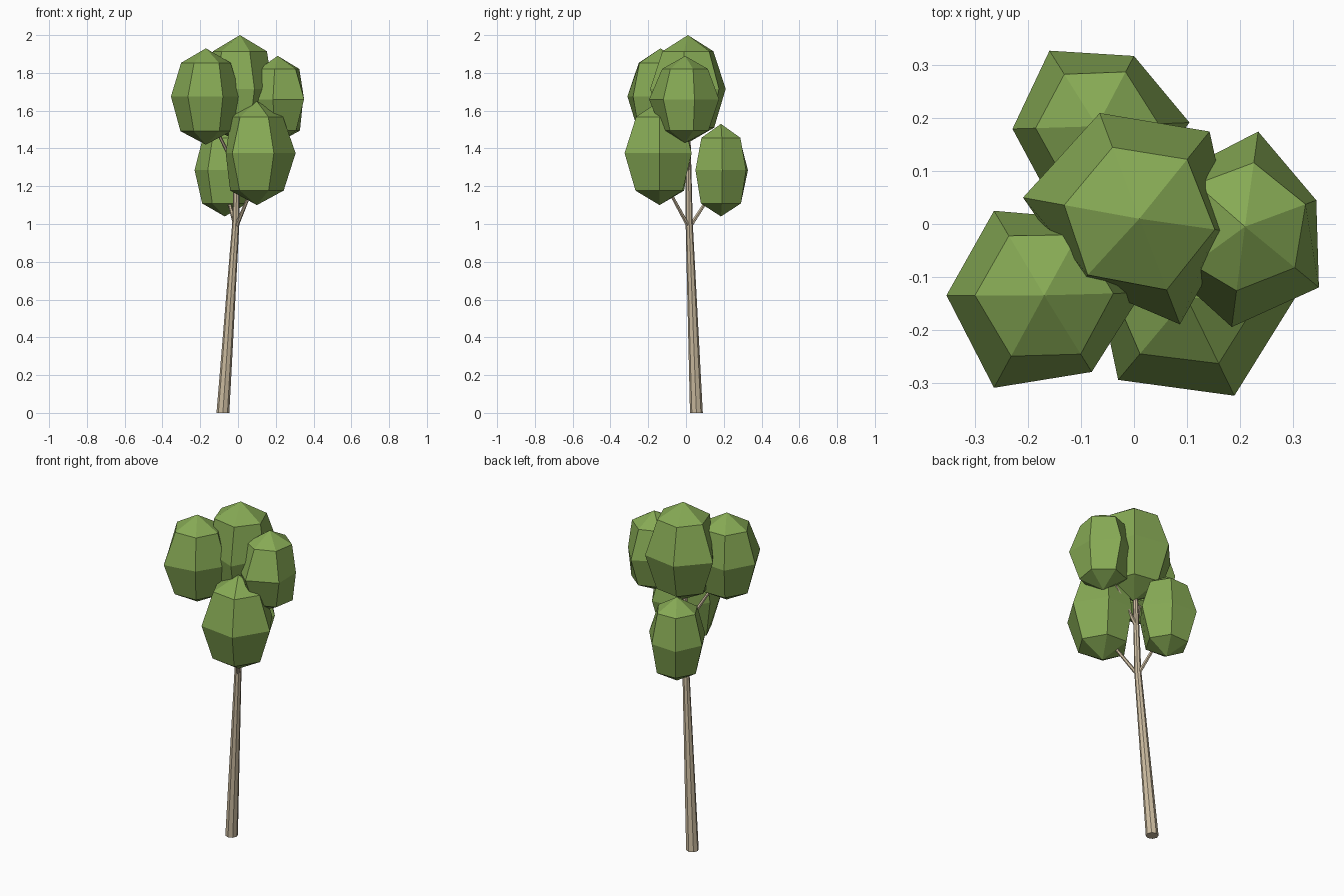
import bpy
import bmesh
from math import cos, sin, pi, atan2, hypot
from mathutils import Vector

old = bpy.data.objects.get("Cube")
if old:
    bpy.data.objects.remove(old, do_unlink=True)


def make_material(name, colour):
    mat = bpy.data.materials.new(name)
    mat.use_nodes = True
    mat.diffuse_color = colour
    mat.node_tree.nodes["Principled BSDF"].inputs["Base Color"].default_value = colour
    return mat


leaf = make_material("leaf green", (0.24, 0.40, 0.09, 1))
bark = make_material("pale bark", (0.60, 0.50, 0.35, 1))


def finish(name, bm, mat):
    bmesh.ops.recalc_face_normals(bm, faces=bm.faces[:])
    mesh = bpy.data.meshes.new(name)
    bm.to_mesh(mesh)
    bm.free()
    mesh.materials.append(mat)
    obj = bpy.data.objects.new(name, mesh)
    bpy.context.collection.objects.link(obj)
    return obj


def skin(bm, rings):
    """Join rings of equal vertex count with side faces."""
    for low, high in zip(rings, rings[1:]):
        for i in range(len(low)):
            j = (i + 1) % len(low)
            bm.faces.new((low[i], low[j], high[j], high[i]))


def limb(name, path, sides):
    """Tapered limb along a path of (centre, radius) pairs."""
    bm = bmesh.new()
    points = [Vector(p) for p, r in path]
    rings = []
    for k, (point, radius) in enumerate(zip(points, [r for p, r in path])):
        along = points[min(k + 1, len(points) - 1)] - points[max(k - 1, 0)]
        # the foot of the trunk stays level with the ground
        turn = Vector((0, 0, 1)).rotation_difference(along)
        if point.z == 0:
            turn.identity()
        rings.append([bm.verts.new(point + turn @ Vector(
            (radius * cos(2 * pi * i / sides), radius * sin(2 * pi * i / sides), 0)))
            for i in range(sides)])
    skin(bm, rings)
    bm.faces.new(rings[0])
    bm.faces.new(rings[-1])
    return finish(name, bm, bark)


def crown(name, centre, bottom, top, outline):
    """Faceted leaf clump: six-sided widest ring, a ring above and below, two tips."""
    bm = bmesh.new()
    cx, cy = centre
    middle, half = (top + bottom) / 2, (top - bottom) / 2
    polar = [(atan2(y - cy, x - cx), hypot(x - cx, y - cy)) for x, y in outline]
    mean = sum(r for a, r in polar) / len(polar)

    def ring(height, radius_of):
        return [bm.verts.new((cx + radius_of(r) * cos(a), cy + radius_of(r) * sin(a),
                              middle + half * height)) for a, r in polar]

    rings = [ring(-0.72, lambda r: 0.74 * mean),
             ring(0, lambda r: r),
             ring(0.7, lambda r: 0.72 * mean)]
    skin(bm, rings)
    for tip_z, edge in ((bottom, rings[0]), (top, rings[-1])):
        tip = bm.verts.new((cx, cy, tip_z))
        for i in range(len(edge)):
            bm.faces.new((edge[i], edge[(i + 1) % len(edge)], tip))
    return finish(name, bm, leaf)


# Leaning trunk and its branches
limb("trunk", [((-0.08, 0.055, 0), 0.034), ((-0.012, 0.017, 1), 0.019),
               ((0, 0.01, 1.5), 0.013)], 8)
fork, upper_fork = (-0.012, 0.017, 0.98), (-0.005, 0.013, 1.28)
for name, start, end in (
        ("front_branch", fork, (0.1, -0.13, 1.25)),
        ("back_branch", fork, (-0.07, 0.16, 1.2)),
        ("right_branch", upper_fork, (-0.14, -0.11, 1.55)),
        ("left_branch", upper_fork, (0.18, 0, 1.55))):
    limb(name, [(start, 0.011), (end, 0.007)], 6)

# Leaf clumps
crown("top_crown", (0.01, 0.01), 1.43, 2.0,
      [(0.185, -0.015), (0.143, 0.175), (-0.065, 0.21),
       (-0.21, 0.05), (-0.1, -0.11), (0.087, -0.19)])
crown("right_crown", (-0.17, -0.135), 1.42, 1.93,
      [(0.015, -0.13), (-0.09, 0.01), (-0.265, 0.025),
       (-0.355, -0.135), (-0.265, -0.31), (-0.08, -0.28)])
crown("left_crown", (0.21, -0.005), 1.43, 1.89,
      [(0.345, 0.045), (0.235, 0.175), (0.09, 0.1),
       (0.08, -0.1), (0.185, -0.195), (0.35, -0.12)])
crown("front_crown", (0.1, -0.14), 1.1, 1.65,
      [(0.305, -0.14), (0.2, 0.03), (0.03, 0.02),
       (-0.065, -0.13), (-0.03, -0.295), (0.19, -0.325)])
crown("back_crown", (-0.07, 0.185), 1.04, 1.53,
      [(0.105, 0.192), (0, 0.318), (-0.16, 0.328),
       (-0.23, 0.18), (-0.16, 0.05), (0, 0.05)])
